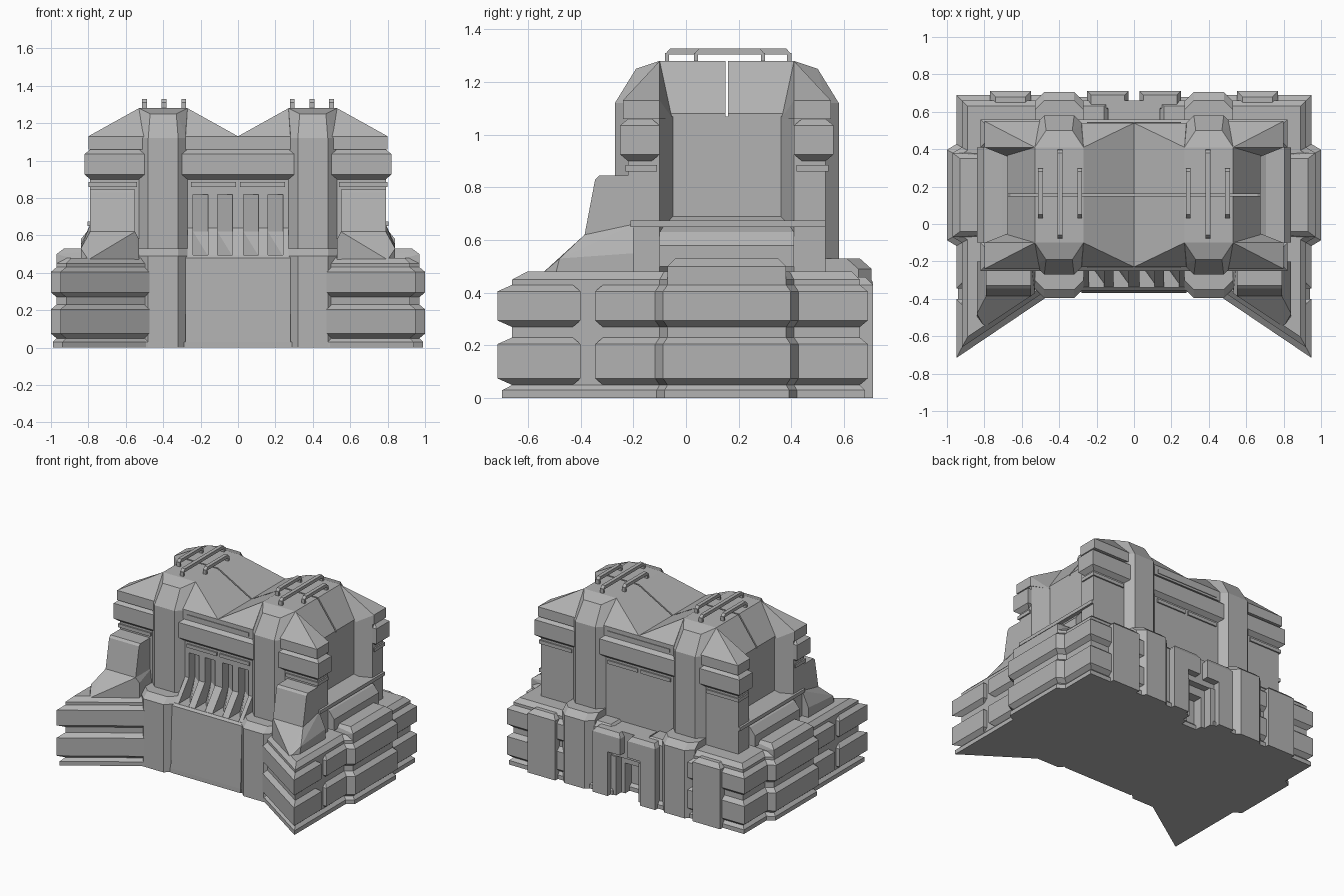
import bpy, bmesh
from mathutils import Vector

old = bpy.data.objects.get("Cube")
if old:
    bpy.data.objects.remove(old, do_unlink=True)

grey = bpy.data.materials.new("concrete_grey")
grey.use_nodes = True
grey.diffuse_color = (0.45, 0.45, 0.45, 1)
grey.node_tree.nodes["Principled BSDF"].inputs["Base Color"].default_value = (0.45, 0.45, 0.45, 1)


def finish(name, bm):
    bmesh.ops.recalc_face_normals(bm, faces=bm.faces[:])
    mesh = bpy.data.meshes.new(name)
    bm.to_mesh(mesh)
    bm.free()
    mesh.materials.append(grey)
    bpy.context.collection.objects.link(bpy.data.objects.new(name, mesh))


def hull(name, pts):
    """Convex solid around a few points."""
    bm = bmesh.new()
    for p in pts:
        bm.verts.new(p)
    res = bmesh.ops.convex_hull(bm, input=bm.verts[:])
    junk = {v for v in res["geom_interior"] + res["geom_unused"] if isinstance(v, bmesh.types.BMVert)}
    bmesh.ops.delete(bm, geom=list(junk), context='VERTS')
    bmesh.ops.dissolve_limit(bm, angle_limit=0.01, verts=bm.verts[:], edges=bm.edges[:])
    finish(name, bm)


def box(name, x0, x1, y0, y1, z0, z1):
    hull(name, [(x, y, z) for x in (x0, x1) for y in (y0, y1) for z in (z0, z1)])


def grow(poly, d):
    """Offset an anticlockwise outline outwards with mitred corners."""
    out = []
    for i, p in enumerate(poly):
        p = Vector(p)
        a = (p - Vector(poly[i - 1])).normalized()
        b = (Vector(poly[(i + 1) % len(poly)]) - p).normalized()
        na, nb = Vector((a.y, -a.x)), Vector((b.y, -b.x))
        out.append(p + (na + nb) * d / (1 + na.dot(nb)))
    return out


def loft(name, poly, levels):
    """Stack outlines at (height, offset) levels."""
    area = sum(poly[i - 1][0] * p[1] - p[0] * poly[i - 1][1] for i, p in enumerate(poly))
    poly = poly if area > 0 else poly[::-1]
    bm = bmesh.new()
    rings = [[bm.verts.new((p.x, p.y, z)) for p in grow(poly, d)] for z, d in levels]
    n = len(poly)
    for a, b in zip(rings, rings[1:]):
        for i in range(n):
            j = (i + 1) % n
            bm.faces.new((a[i], a[j], b[j], b[i]))
    bm.faces.new(rings[0][::-1])
    bm.faces.new(rings[-1])
    finish(name, bm)


def both(half):
    return half + [(-x, y) for x, y in reversed(half)]


def rect(x0, x1, y0, y1):
    return [(x0, y0), (x1, y0), (x1, y1), (x0, y1)]


def band(name, poly, z0, z1, d=0.03, c=0.025):
    loft(name, poly, [(z0, 0), (z0 + c, d), (z1 - c, d), (z1, 0)])


# Base core with a doorway notch at the back
loft("base_core", both([(0.27, -0.34), (0.5, -0.377), (0.92, -0.66), (0.92, -0.1), (0.97, -0.07), (0.97, 0.38),
                        (0.92, 0.41), (0.92, 0.66), (0.13, 0.66), (0.13, 0.54)]),
     [(0, 0.02), (0.03, 0.02), (0.05, 0), (0.45, 0), (0.48, -0.03)])

# Upper body with side niches and a recess behind the vents
loft("upper_body", both([(0.26, -0.14), (0.26, -0.22), (0.79, -0.22), (0.79, -0.1), (0.675, -0.05),
                         (0.675, 0.36), (0.79, 0.41), (0.79, 0.53)]), [(0.4, 0), (1.07, 0)])

# Front centre: lower panel and lintel above the vents
hull("front_panel", [(x, y, z) for x in (-0.28, 0.28) for y, z in
                     ((-0.37, 0), (-0.37, 0.03), (-0.355, 0.04), (-0.355, 0.48), (-0.34, 0.495), (-0.1, 0.495), (-0.1, 0))])
box("front_lintel", -0.27, 0.27, -0.22, -0.1, 0.82, 1.07)

# Vent ribs and the slanted vanes between them
for x0, x1 in ((-0.27, -0.24), (-0.16, -0.11), (-0.03, 0.03), (0.11, 0.16), (0.24, 0.27)):
    box("vent_rib", x0, x1, -0.22, -0.13, 0.64, 0.83)
    hull("vent_rib_foot", [(x, y, z) for x in (x0, x1) for y, z in
                           ((-0.22, 0.64), (-0.34, 0.49), (-0.13, 0.64), (-0.13, 0.49))])
for x in (-0.2, -0.07, 0.07, 0.2):
    a, b = x - 0.04, x + 0.04
    hull("vent_vane", [(a, -0.15, 0.82), (b, -0.21, 0.82), (a, -0.15, 0.62), (b, -0.21, 0.62),
                       (a, -0.13, 0.82), (b, -0.13, 0.82), (a, -0.13, 0.62), (b, -0.13, 0.62)])
    hull("vent_vane_foot", [(a, -0.15, 0.62), (b, -0.21, 0.62), (a, -0.21, 0.49), (b, -0.32, 0.49),
                            (a, -0.13, 0.62), (b, -0.13, 0.62), (a, -0.13, 0.49), (b, -0.13, 0.49)])

# Parts repeated left/right and front/back
for front in (True, False):
    def fy(y):
        return y if front else 0.31 - y
    end = "front" if front else "back"

    def ypair(a, b):
        return sorted((fy(a), fy(b)))

    band(end + "_centre_band", rect(-0.3, 0.3, *ypair(-0.22, -0.1)), 0.9, 1.06)
    box(end + "_top_trim", -0.25, 0.25, *ypair(-0.235, -0.2), 1.075, 1.1)
    for s in (1, -1):
        side = "left_" if s > 0 else "right_"

        def flip(pts):
            return [(s * x, fy(y), z) for x, y, z in pts]

        def srect(x0, x1, y0, y1):
            return rect(*sorted((s * x0, s * x1)), *ypair(y0, y1))

        # Tall pillar with a chamfered section and a thicker foot
        def section(y, z, c=0.05):
            return [(0.27, y + c, z), (0.32, y, z), (0.48, y, z), (0.53, y + c, z), (0.27, 0, z), (0.53, 0, z)]
        hull(side + end + "_pillar", flip(section(-0.27, 0.4) + section(-0.27, 1.12) + [
            (0.33, -0.19, 1.25), (0.47, -0.19, 1.25), (0.27, -0.1, 1.28), (0.53, -0.1, 1.28),
            (0.27, 0, 1.28), (0.53, 0, 1.28)]))
        hull(side + end + "_pillar_foot", flip(section(-0.395, 0) + section(-0.395, 0.49) + section(-0.35, 0.53)))

        # Corner band, trims and eave roof
        band(side + end + "_corner_band", srect(0.5, 0.79, -0.22, -0.13), 0.9, 1.06)
        bars = srect(0.54, 0.8, -0.23, -0.11)
        loft(side + end + "_corner_trim", bars, [(0.86, 0), (0.885, 0)])
        inner = srect(0.012, 0.25, -0.23, -0.15)
        loft(side + end + "_centre_trim", inner, [(0.86, 0), (0.885, 0)])
        hull(side + end + "_eave_roof", flip([
            (0.8, -0.24, 1.06), (0.5, -0.24, 1.06), (0.8, -0.1, 1.06), (0.5, -0.05, 1.06), (0.675, -0.05, 1.06),
            (0.8, -0.24, 1.13), (0.5, -0.24, 1.13), (0.8, -0.1, 1.13), (0.53, -0.1, 1.28)]))
        hull(side + end + "_valley_roof", flip([
            (0, -0.23, 1.06), (0.3, -0.23, 1.06), (0, -0.1, 1.06), (0.3, -0.1, 1.06),
            (0, -0.23, 1.13), (0.28, -0.23, 1.13), (0, -0.1, 1.13), (0.27, -0.1, 1.28)]))
        # Roof slab, split by a narrow groove
        hull(side + end + "_roof_slab", flip([
            (x, y, z) for y in (-0.1, 0.15) for x, z in
            ((0, 1.05), (0, 1.13), (0.27, 1.28), (0.53, 1.28), (0.675, 1.08), (0.675, 1.05))]))

# Parts repeated left/right only
for s in (1, -1):
    side = "left_" if s > 0 else "right_"

    def flat(pts):
        return [(s * x, y) for x, y in pts]

    def solid(name, pts):
        hull(side + name, [(s * p[0], *p[1:]) for p in pts])

    # Base bands in two runs with an upright gap between them
    for z0, z1 in ((0.05, 0.23), (0.27, 0.43)):
        band(side + "wing_band", flat([(0.92, -0.66), (0.92, -0.43), (0.7, -0.43), (0.5, -0.3), (0.5, -0.377)]), z0, z1)
        band(side + "side_band", flat([(0.5, -0.315), (0.92, -0.315), (0.92, -0.1), (0.97, -0.07), (0.97, 0.38),
                                       (0.92, 0.41), (0.92, 0.66), (0.5, 0.66)]), z0, z1)

    # Side buttress and niche sill
    solid("side_buttress", [(x, y, z) for x, z, i in ((0.97, 0.4, 0), (0.97, 0.5, 0), (0.93, 0.53, 0.03),
                                                      (0.6, 0.53, 0.03), (0.6, 0.4, 0))
                            for y in (-0.07 + i, 0.38 - i)])
    solid("niche_sill", [(x, y, z) for x, z, i in ((0.84, 0.5, 0), (0.84, 0.58, 0), (0.8, 0.63, 0),
                                                   (0.675, 0.69, 0.04), (0.6, 0.69, 0.04), (0.6, 0.5, 0))
                         for y in (-0.1 + i, 0.41 - i)])
    solid("side_rail", [(x, y, z) for x in (0.6, 0.805) for y in (-0.21, 0.53) for z in (0.65, 0.675)])

    # Sloping front fin
    solid("fin_top", [(x, y, z) for x in (0.55, 0.79) for y, z in
                      ((-0.33, 0.845), (-0.345, 0.83), (-0.385, 0.62), (-0.2, 0.845), (-0.2, 0.62))])
    solid("fin_foot", [(0.79, -0.385, 0.62), (0.55, -0.385, 0.62), (0.79, -0.2, 0.66), (0.55, -0.2, 0.62),
                       (0.84, -0.2, 0.55), (0.84, -0.48, 0.53), (0.8, -0.55, 0.47), (0.84, -0.5, 0.45),
                       (0.84, -0.2, 0.45), (0.53, -0.37, 0.45), (0.53, -0.37, 0.58), (0.53, -0.2, 0.45)])

    # Back plates, and the stepped doorway frame
    loft(side + "back_plate", flat(rect(0.55, 0.77, 0.6, 0.71)), [(0, 0), (0.43, 0), (0.46, -0.03)])
    loft(side + "door_pier", flat(rect(0.13, 0.25, 0.6, 0.71)), [(0, 0), (0.44, 0), (0.47, -0.02)])
    loft(side + "door_brow", flat(rect(0.03, 0.2, 0.6, 0.71)), [(0.32, 0), (0.44, 0), (0.47, -0.02)])
    solid("door_jamb", [(x, y, z) for x in (0.09, 0.14) for y in (0.5, 0.67) for z in (0, 0.28)])
    solid("door_inner_jamb", [(x, y, z) for x in (0.06, 0.14) for y in (0.5, 0.61) for z in (0, 0.22)])

    # Roof rails
    for x, y0, y1 in ((0.29, 0.03, 0.3), (0.395, -0.08, 0.4), (0.5, 0.03, 0.3)):
        solid("roof_rail", [(x + d, y, z) for d in (-0.013, 0.013) for y, z in
                            ((y0, 1.305), (y0 + 0.02, 1.328), (y1 - 0.02, 1.328), (y1, 1.305))])
        for y in (y0, y1 - 0.016):
            solid("rail_post", [(x + d, y + e, z) for d in (-0.013, 0.013) for e in (0, 0.016) for z in (1.26, 1.31)])

# Door lintels closing the notch
box("door_lintel", -0.14, 0.14, 0.5, 0.66, 0.28, 0.47)
box("door_inner_lintel", -0.12, 0.12, 0.5, 0.61, 0.22, 0.29)
